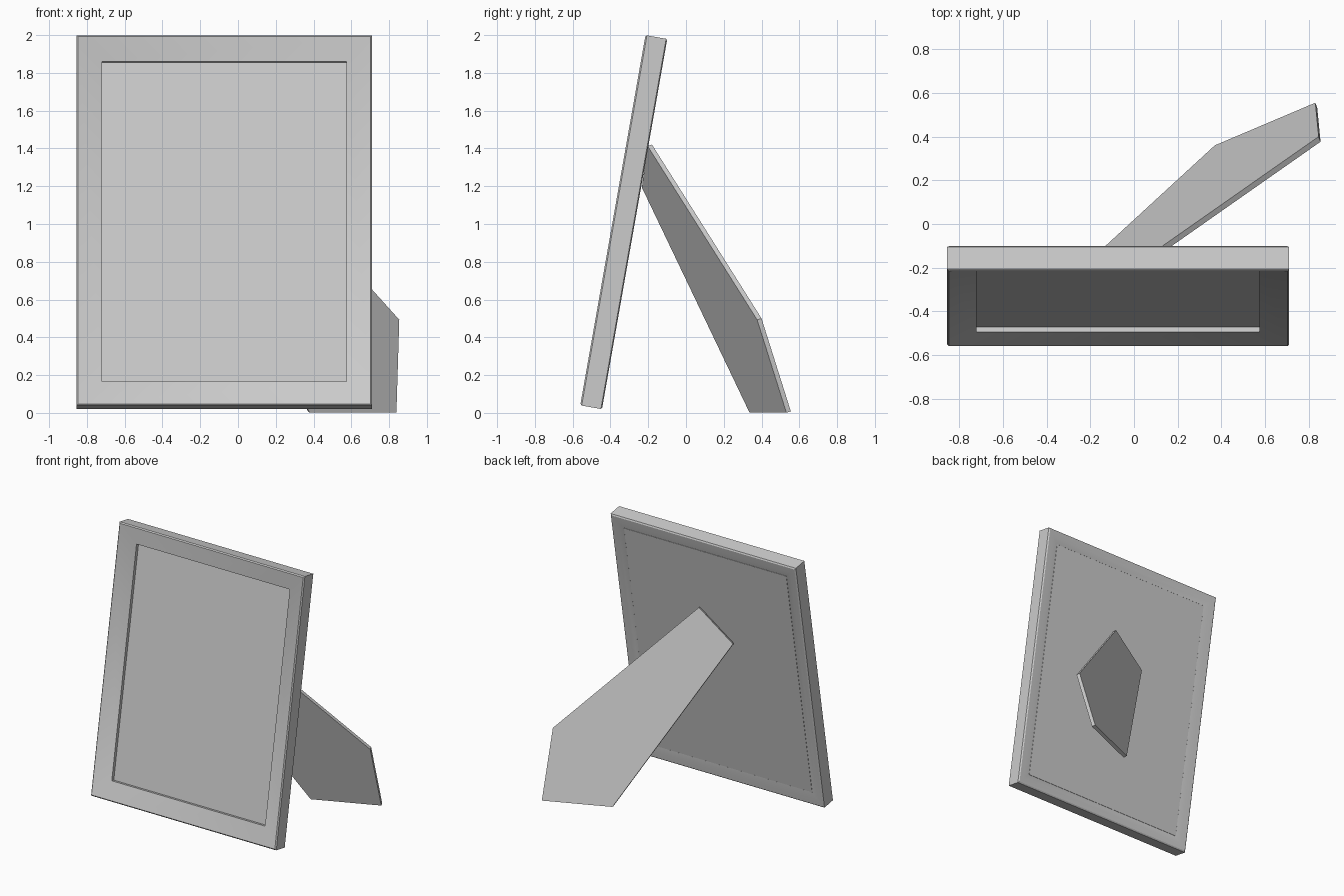
import bpy, bmesh
from math import radians
from mathutils import Vector

cube = bpy.data.objects.get("Cube")
if cube:
    bpy.data.objects.remove(cube, do_unlink=True)

grey = bpy.data.materials.new("plain_grey")
grey.use_nodes = True
colour = (0.6, 0.6, 0.6, 1)
grey.diffuse_color = colour
grey.node_tree.nodes["Principled BSDF"].inputs["Base Color"].default_value = colour

WIDTH, HEIGHT = 1.565, 1.99


def finish(name, bm):
    """Turn a bmesh into a smooth shaded object with sharp creases."""
    bmesh.ops.recalc_face_normals(bm, faces=bm.faces)
    mesh = bpy.data.meshes.new(name)
    bm.to_mesh(mesh)
    bm.free()
    mesh.materials.append(grey)
    obj = bpy.data.objects.new(name, mesh)
    bpy.context.collection.objects.link(obj)
    bpy.ops.object.select_all(action='DESELECT')
    obj.select_set(True)
    bpy.context.view_layer.objects.active = obj
    bpy.ops.object.shade_smooth_by_angle(angle=radians(30))
    return obj


def lean(obj):
    """Tip an upright part back about the frame's bottom front edge."""
    obj.location = (-0.0725, -0.56, 0.04)
    obj.rotation_euler.x = radians(-10)


def rectangle(bm, inset, depth):
    x = WIDTH / 2 - inset
    low, high = inset, HEIGHT - inset
    return [bm.verts.new((px, depth, pz))
            for px, pz in ((-x, low), (x, low), (x, high), (-x, high))]


def bridge(bm, a, b):
    n = len(a)
    for i in range(n):
        j = (i + 1) % n
        bm.faces.new((a[i], a[j], b[j], b[i]))


# Mitred frame: moulding profile as (inset, depth), carried round four corners
profile = [(0, 0.008), (0.008, 0), (0.135, 0.042), (0.135, 0.068),
           (0.096, 0.068), (0.096, 0.105), (0.05, 0.114),
           (0.01, 0.117), (0, 0.111)]
bm = bmesh.new()
rings = [rectangle(bm, *p) for p in profile]
for i, ring in enumerate(rings):
    bridge(bm, ring, rings[(i + 1) % len(rings)])
lean(finish("frame", bm))

# Picture panel filling the opening
bm = bmesh.new()
front = rectangle(bm, 0.097, 0.067)
back = rectangle(bm, 0.097, 0.106)
bridge(bm, front, back)
bm.faces.new(front)
bm.faces.new(back)
lean(finish("picture_panel", bm))

# Easel leg: five-sided plate splayed out behind the panel
outline = [(-0.25, -0.21, 1.2), (0.017, -0.18, 1.42), (0.845, 0.40, 0.5),
           (0.83, 0.555, 0.008), (0.37, 0.36, 0.008)]
thickness = Vector((0.336, -0.905, -0.262)) * 0.026
bm = bmesh.new()
back = [bm.verts.new(p) for p in outline]
front = [bm.verts.new(Vector(p) + thickness) for p in outline]
bridge(bm, front, back)
bm.faces.new(front)
bm.faces.new(back)
finish("easel_leg", bm)
